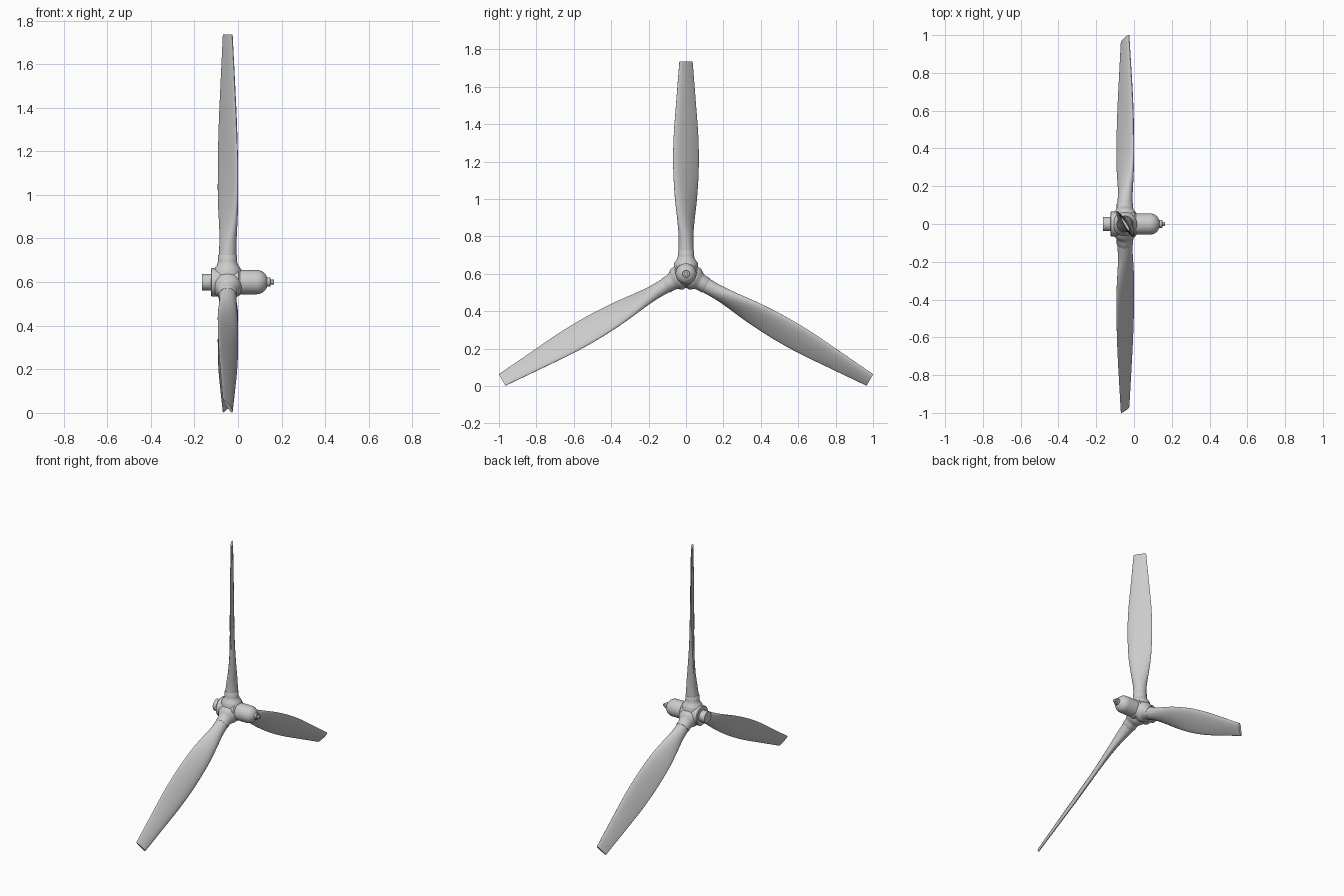
import bpy, bmesh, math
from mathutils import Matrix, Vector

if "Cube" in bpy.data.objects:
    bpy.data.objects.remove(bpy.data.objects["Cube"])

HUB_Z = 0.6
BLADE_X = -0.048


def make_object(name, rings, matrix, angle=35):
    """Skin a stack of closed rings, cap both ends, place and shade smooth."""
    bm = bmesh.new()
    loops = [[bm.verts.new(matrix @ Vector(p)) for p in ring] for ring in rings]
    n = len(loops[0])
    for a, b in zip(loops, loops[1:]):
        for i in range(n):
            j = (i + 1) % n
            bm.faces.new((a[i], a[j], b[j], b[i]))
    bm.faces.new(loops[0][::-1])
    bm.faces.new(loops[-1])
    bmesh.ops.recalc_face_normals(bm, faces=bm.faces)
    mesh = bpy.data.meshes.new(name)
    bm.to_mesh(mesh)
    bm.free()
    ob = bpy.data.objects.new(name, mesh)
    bpy.context.collection.objects.link(ob)
    bpy.ops.object.select_all(action='DESELECT')
    ob.select_set(True)
    bpy.context.view_layer.objects.active = ob
    bpy.ops.object.shade_smooth_by_angle(angle=math.radians(angle))
    return ob


def lathe(name, profile, matrix, n=40):
    """Profile of (height, radius) turned about local z."""
    rings = [[(r * math.cos(2 * math.pi * i / n), r * math.sin(2 * math.pi * i / n), h)
              for i in range(n)] for h, r in profile]
    return make_object(name, rings, matrix)


def smooth_rows(rows, steps=5):
    """Catmull-Rom interpolation of the blade stations."""
    out = []
    for k in range(len(rows) - 1):
        p = [rows[max(0, min(len(rows) - 1, k + d))] for d in (-1, 0, 1, 2)]
        for s in range(steps):
            t = s / steps
            out.append([0.5 * (2 * b + (c - a) * t + (2 * a - 5 * b + 4 * c - d) * t * t
                               + (3 * b - a - 3 * c + d) * t ** 3)
                        for a, b, c, d in zip(*p)])
    return out + [list(rows[-1])]


def blade_section(r, half_chord, half_thick, pitch, n=36):
    """Circle at the root turning into a twisted airfoil."""
    f = max(0.0, min(1.0, 1 - half_thick / half_chord))
    a = math.radians(pitch)
    ring = []
    for i in range(n):
        t = 2 * math.pi * i / n
        c = half_chord * math.cos(t)                      # + is the leading edge
        camber = 1 + 0.3 * f if math.sin(t) > 0 else 1 - 0.3 * f
        v = half_thick * math.sin(t) * camber * (1 + 0.4 * f * math.cos(t))
        ring.append((c * math.sin(a) + v * math.cos(a),
                     -c * math.cos(a) + v * math.sin(a), r))
    return ring


# Hub parts turned about the x axis
along_x = Matrix.Translation((0, 0, HUB_Z)) @ Matrix.Rotation(math.pi / 2, 4, 'Y')
lathe("rear_shaft", [(-0.165, 0.038), (-0.11, 0.038)], along_x)
lathe("hub_body", [(-0.125, 0.061), (-0.121, 0.065), (-0.03, 0.065),
                   (0.003, 0.064), (0.010, 0.058)], along_x)
dome = [(0.0, 0.056), (0.085, 0.056)]
dome += [(0.085 + 0.053 * math.sin(a), 0.056 * math.cos(a))
         for a in (math.pi / 2 * k / 10 for k in range(1, 9))]
dome += [(0.138, 0.012)]
lathe("pitch_dome", dome, along_x)
lathe("dome_collar", [(0.125, 0.021), (0.147, 0.021), (0.150, 0.018)], along_x, 24)
lathe("dome_nut", [(0.145, 0.012), (0.165, 0.012)], along_x, 6)

# Blade stations: radius, half chord, half thickness, pitch
stations = smooth_rows([
    (0.115, 0.0405, 0.0405, 45), (0.19, 0.044, 0.034, 44), (0.27, 0.056, 0.025, 42),
    (0.38, 0.071, 0.018, 38), (0.50, 0.079, 0.0145, 34), (0.62, 0.081, 0.013, 32),
    (0.75, 0.076, 0.0115, 31), (0.90, 0.063, 0.010, 31), (1.135, 0.0415, 0.007, 31)])
socket = [(0.0, 0.064), (0.055, 0.064), (0.066, 0.058), (0.076, 0.050), (0.086, 0.0455),
          (0.096, 0.0435), (0.122, 0.0435), (0.125, 0.0415)]

# Three blades with their sockets
for k in range(3):
    place = (Matrix.Translation((BLADE_X, 0, HUB_Z))
             @ Matrix.Rotation(2 * math.pi * k / 3, 4, 'X'))
    lathe(f"blade_socket_{k + 1}", socket, place)
    make_object(f"blade_{k + 1}", [blade_section(*s) for s in stations], place, 50)
